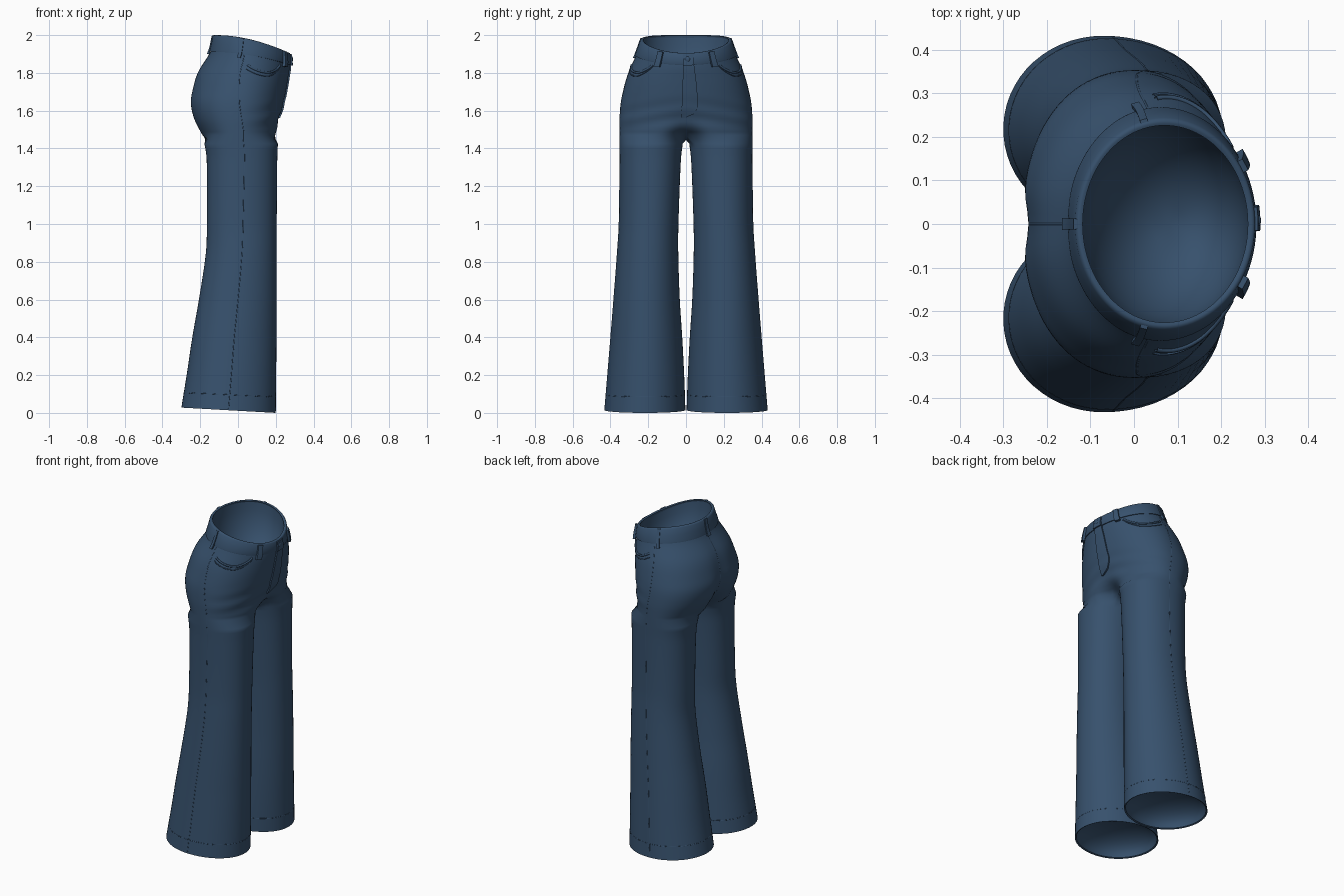
import bpy, bmesh, math
from mathutils import Vector

if "Cube" in bpy.data.objects:
    bpy.data.objects.remove(bpy.data.objects["Cube"])

denim = bpy.data.materials.new("denim blue")
denim.diffuse_color = (0.038, 0.082, 0.152, 1)
denim.use_nodes = True
denim.node_tree.nodes["Principled BSDF"].inputs["Base Color"].default_value = denim.diffuse_color

# Section tables, read top down
# hips: height, front x, back x, widest x, half width, front groove, back groove, front dip
HIPS = [(2.00, .268, -.124, .07, .232, 0, 0, .095),
        (1.91, .274, -.150, .06, .264, 0, .003, .070),
        (1.80, .264, -.218, .03, .308, 0, .006, .035),
        (1.70, .250, -.248, .01, .334, 0, .010, .015),
        (1.64, .238, -.256, .00, .345, 0, .016, .005),
        (1.56, .222, -.240, .00, .352, .006, .032, 0),
        (1.50, .216, -.212, .00, .353, .035, .060, 0),
        (1.47, .213, -.195, .00, .353, .090, .085, 0)]
# legs: height, front x, back x, inner y, outer y
LEGS = [(1.47, .213, -.193, .010, .353), (1.42, .211, -.177, .018, .353),
        (1.34, .208, -.166, .027, .352), (1.00, .205, -.165, .040, .356),
        (.85, .205, -.170, .041, .365), (.60, .205, -.207, .033, .384),
        (.40, .204, -.242, .020, .400), (.20, .202, -.270, .010, .416),
        (.00, .200, -.300, .003, .432)]


def lookup(table, z):
    """Smooth interpolation of a table row at height z."""
    n = len(table)
    z = min(max(z, table[-1][0]), table[0][0])
    i = next(k for k in range(n - 1) if z >= table[k + 1][0])
    a, b = table[i], table[i + 1]
    p, q = table[max(i - 1, 0)], table[min(i + 2, n - 1)]
    h = b[0] - a[0]
    s = (z - a[0]) / h
    out = []
    for c in range(1, len(a)):
        ma = (b[c] - p[c]) / (b[0] - p[0]) * h
        mb = (q[c] - a[c]) / (q[0] - a[0]) * h
        out.append((2*s**3 - 3*s*s + 1)*a[c] + (s**3 - 2*s*s + s)*ma
                   + (3*s*s - 2*s**3)*b[c] + (s**3 - s*s)*mb)
    return out


def power(c, n):
    return math.copysign(abs(c) ** (2 / n), c)


def crease(x, y, z):
    """Soft cloth folds across the front of the thighs."""
    if x < 0:
        return 0
    return .003 * math.sin(75*z + 14*abs(y)) * math.exp(-((z - 1.56) / .08)**2) * min(1, x / .15)


def hip(v, t, off=0):
    """Point on the hips; t = 0 front centre, pi back centre."""
    f, b, cx, w, gf, gb, dip = lookup(HIPS, v)
    c, s = math.cos(t), math.sin(t)
    n = 2 + (.3 if c < 0 else .2) * min(1, max(0, (1.9 - v) / .3))
    rx = f - cx if c > 0 else cx - b
    x, y = cx + rx * power(c, n), w * power(s, n)
    g = math.exp(-(y / (.075 if c > 0 else .055))**2)
    x -= (gf * g if c > 0 else -gb * g)
    d = Vector((c / rx, s / w, 0)).normalized()
    z = v - dip * ((1 + c) / 2)**2
    return Vector((x, y, z)) + d * (off + crease(x, y, z))


def leg(v, t, off=0):
    """Point on the left leg; t = 0 front, pi/2 outside."""
    f, b, yi, yo = lookup(LEGS, v)
    low = min(1, max(0, (1.4 - v) / 1.0))
    cx, cy, w = (f + b) / 2 - .01 - .01 * low, (yi + yo) / 2, (yo - yi) / 2
    c, s = math.cos(t), math.sin(t)
    n = 2.2 - .18 * low
    rx = f - cx if c > 0 else cx - b
    x, y = cx + rx * power(c, n), cy + w * power(s, n)
    d = Vector((c / rx, s / w, 0)).normalized()
    z = v + .028 * max(0, 1 - v / .4) * (f - x) / (f - b)
    return Vector((x, y, z)) + d * (off + crease(x, y, v))


def finish(bm, name, mirror=False, angle=50):
    bmesh.ops.remove_doubles(bm, verts=bm.verts, dist=.0002)
    bmesh.ops.recalc_face_normals(bm, faces=bm.faces)
    me = bpy.data.meshes.new(name)
    bm.to_mesh(me)
    bm.free()
    ob = bpy.data.objects.new(name, me)
    bpy.context.collection.objects.link(ob)
    me.materials.append(denim)
    bpy.ops.object.select_all(action='DESELECT')
    ob.select_set(True)
    bpy.context.view_layer.objects.active = ob
    bpy.ops.object.shade_smooth_by_angle(angle=math.radians(angle))
    if mirror:
        m = ob.modifiers.new("other side", 'MIRROR')
        m.use_axis = (False, True, False)
        m.merge_threshold = .0005
    return ob


def skin(bm, a, b, closed):
    n = len(a)
    for i in range(n if closed else n - 1):
        j = (i + 1) % n
        bm.faces.new((a[i], a[j], b[j], b[i]))


def bowl(bm, ring, centre, depth, closed):
    """Curved inner lining that closes an opening."""
    last = ring
    pts = [v.co.copy() for v in ring]
    for k in range(1, 9):
        a = k / 8 * math.pi / 2
        s, d = max(math.cos(a), .0), depth * math.sin(a)
        row = [bm.verts.new(centre + (p - centre) * s + Vector((0, 0, d))) for p in pts]
        skin(bm, last, row, closed)
        last = row


# Hips, seat and legs: one half, mirrored
M, K = 48, 14
bm = bmesh.new()
top = [bm.verts.new(hip(1.992, math.pi * i / M, -.006)) for i in range(M + 1)]
bowl(bm, top, Vector((.08, 0, 1.96)), -.28, False)
prev = top
for r in range(31):
    v = 1.992 - (1.992 - 1.47) * r / 30
    row = [bm.verts.new(hip(v, math.pi * i / M)) for i in range(M + 1)]
    for vert in (row[0], row[-1]):
        vert.co.y = 0
    skin(bm, prev, row, False)
    prev = row
# crotch arc joins back centre to front centre
a, b = prev[-1].co, prev[0].co
prev = prev + [bm.verts.new(a.lerp(b, k / K) - Vector((0, 0, .025 * math.sin(math.pi * k / K))))
               for k in range(1, K)]
t0 = math.radians(-60)
angles = [t0 + math.radians(300) * i / M for i in range(M + 1)]
angles += [math.radians(240 + 60 * k / K) for k in range(1, K)]
for v in [1.425, 1.40] + [1.37 * (1 - k / 44) for k in range(45)]:
    row = [bm.verts.new(leg(v, t)) for t in angles]
    skin(bm, prev, row, True)
    prev = row
inner = [bm.verts.new(leg(.004, t, -.008)) for t in angles]
skin(bm, prev, inner, True)
bowl(bm, inner, Vector((-.05, .217, .015)), .12, True)
finish(bm, "hips_and_legs", True)

# Waistband: a thick swept ring
bm = bmesh.new()
prof = [(1.912, -.004), (1.912, .005), (1.918, .007), (1.955, .008), (1.992, .009),
        (1.999, .006), (2.0, 0), (1.997, -.007), (1.96, -.009)]
rings = [[bm.verts.new(hip(v, 2 * math.pi * i / 96, o)) for i in range(96)] for v, o in prof]
for p, q in zip(rings, rings[1:]):
    skin(bm, p, q, True)
finish(bm, "waistband")


def patch(name, t1, t2, v1, v2, off, thick, mirror=False, round_end=0):
    """Cloth strip laid on the hips."""
    bm = bmesh.new()
    rows = []
    for i in range(17):
        k = i / 16
        v = v1 + (v2 - v1) * k
        end = t2
        if round_end and k > .75:
            end = t1 + (t2 - t1) * max(.15, math.sqrt(1 - ((k - .75) / .25)**2))
        rows.append([[bm.verts.new(hip(v, t1 + (end - t1) * j / 6, o)) for j in range(7)]
                     for o in (off, off - thick)])
    for p, q in zip(rows, rows[1:]):
        ring_p, ring_q = p[0] + p[1][::-1], q[0] + q[1][::-1]
        skin(bm, ring_p, ring_q, True)
    for e in (rows[0], rows[-1]):
        skin(bm, e[0], e[1], False)
    return finish(bm, name, mirror, 40)


# Belt loops, fly and waistband overlap
patch("front_belt_loop", .51, .63, 1.885, 1.992, .021, .016, True)
patch("side_belt_loop", 1.76, 1.84, 1.890, 1.998, .014, .012, True)
patch("back_belt_loop", math.pi - .05, math.pi + .05, 1.90, 1.998, .014, .012)
patch("fly", -.05, .16, 1.915, 1.56, .008, .016, False, 1)
patch("waistband_overlap", -.06, .16, 1.91, 1.990, .016, .012)

# Waist button
bm = bmesh.new()
bmesh.ops.create_uvsphere(bm, u_segments=20, v_segments=10, radius=.014)
for v in bm.verts:
    v.co = Vector((v.co.x * .4, v.co.y, v.co.z)) + hip(1.955, .03, .014)
finish(bm, "waist_button")


def seam(name, pts, radius=.004, mirror=True, closed=False):
    """Raised seam drawn as a thin tube on the cloth."""
    cu = bpy.data.curves.new(name, 'CURVE')
    cu.dimensions = '3D'
    cu.bevel_depth = radius
    cu.bevel_resolution = 1
    sp = cu.splines.new('POLY')
    sp.points.add(len(pts) - 1)
    for p, q in zip(sp.points, pts):
        p.co = (*q, 1)
    sp.use_cyclic_u = closed
    cu.materials.append(denim)
    for sy in ((1, -1) if mirror else (1,)):
        ob = bpy.data.objects.new(name, cu)
        ob.scale.y = sy
        bpy.context.collection.objects.link(ob)


# Side seams, hem stitching, centre back seam
side = [hip(1.91 - .02 * i, 1.70 - .0115 * i, -.002) for i in range(22)]
side += [leg(1.45 - .04 * i, 1.47 + .0008 * i, -.002) for i in range(37)]
seam("side_seam", side, .003)
seam("hem_seam", [leg(.085, 2 * math.pi * i / 60, -.0015) for i in range(60)], .0025, True, True)
seam("seat_seam", [hip(1.91 - .02 * i, math.pi, -.002) for i in range(22)], .003, False)


# Front pocket openings with a second stitch line
def scoop(drop):
    pts = []
    for i in range(25):
        k = i / 24
        pts.append(hip(1.91 - (.085 + drop) * math.sin(math.pi * min(.5 + .5 * k, k * 1.1 + .02)) ** .6
                       if k < .45 else 1.825 - drop + .03 * ((k - .45) / .55)**2,
                       .70 - drop + (.85 + drop) * k, .001))
    return pts


seam("pocket_edge", scoop(0), .006)
seam("pocket_stitch", scoop(.022), .003)
